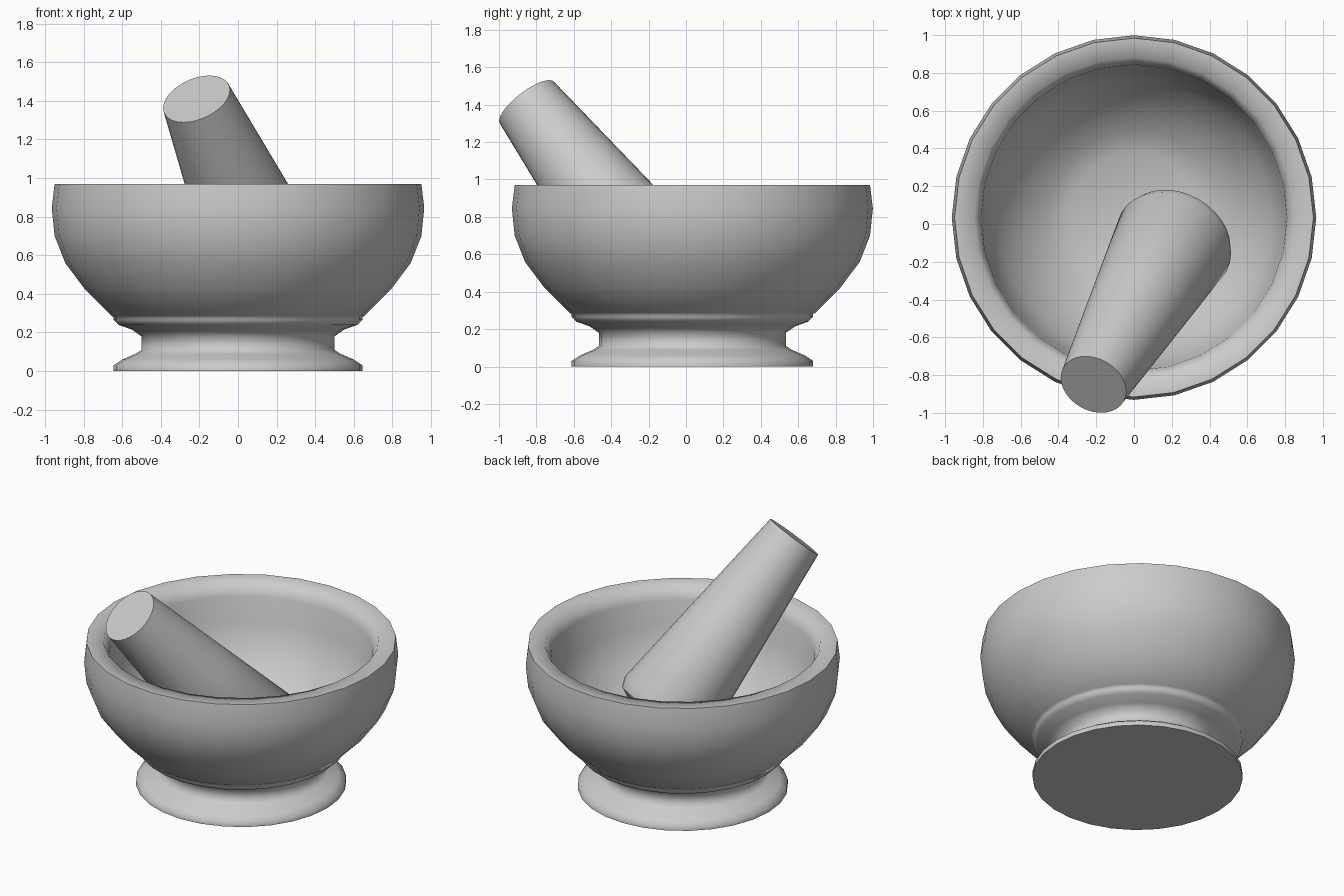
import bpy, bmesh, math
from mathutils import Vector

if "Cube" in bpy.data.objects:
    bpy.data.objects.remove(bpy.data.objects["Cube"])


def lathe(name, profile, sides, angle=40):
    """Revolve (radius, height) points around z; radius 0 closes to a pole."""
    bm = bmesh.new()
    rings = []
    for r, z in profile:
        if r == 0:
            rings.append([bm.verts.new((0, 0, z))] * sides)
        else:
            rings.append([bm.verts.new((r * math.sin(2 * math.pi * i / sides),
                                        r * math.cos(2 * math.pi * i / sides), z))
                          for i in range(sides)])
    for a, b in zip(rings, rings[1:]):
        for i in range(sides):
            j = (i + 1) % sides
            bm.faces.new(list(dict.fromkeys((a[i], a[j], b[j], b[i]))))
    bmesh.ops.recalc_face_normals(bm, faces=bm.faces)
    mesh = bpy.data.meshes.new(name)
    bm.to_mesh(mesh)
    bm.free()
    obj = bpy.data.objects.new(name, mesh)
    bpy.context.collection.objects.link(obj)
    bpy.ops.object.select_all(action='DESELECT')
    obj.select_set(True)
    bpy.context.view_layer.objects.active = obj
    bpy.ops.object.shade_smooth_by_angle(angle=math.radians(angle))
    return obj


CENTRE_Y = 0.034

# Mortar: flared foot, neck, collar, bowl, rounded rim, hollow and flat floor
mortar = lathe("mortar", [
    (0, 0), (0.645, 0), (0.645, 0.03), (0.60, 0.06), (0.53, 0.09), (0.50, 0.11),
    (0.50, 0.18), (0.55, 0.215), (0.62, 0.24), (0.645, 0.265), (0.645, 0.282),
    (0.655, 0.285), (0.79, 0.42), (0.895, 0.56), (0.95, 0.70), (0.965, 0.845),
    (0.95, 0.97), (0.845, 0.966), (0.81, 0.885),
    (0.795, 0.72), (0.72, 0.53), (0.58, 0.36), (0.46, 0.27), (0.345, 0.21), (0, 0.21)],
    28, 85)
mortar.location.y = CENTRE_Y

# Pestle: tapered rod with a flat top and rounded grinding end, leaning on the rim
pestle = lathe("pestle", [
    (0, 0), (0.183, 0), (0.251, -0.65), (0.319, -1.31),
    (0.295, -1.37), (0.21, -1.41), (0, -1.43)], 32, 40)
pestle.location = (-0.215, -0.85, 1.41)
pestle.rotation_mode = 'QUATERNION'
pestle.rotation_quaternion = Vector((-0.326, -0.577, 0.749)).to_track_quat('Z', 'Y')
